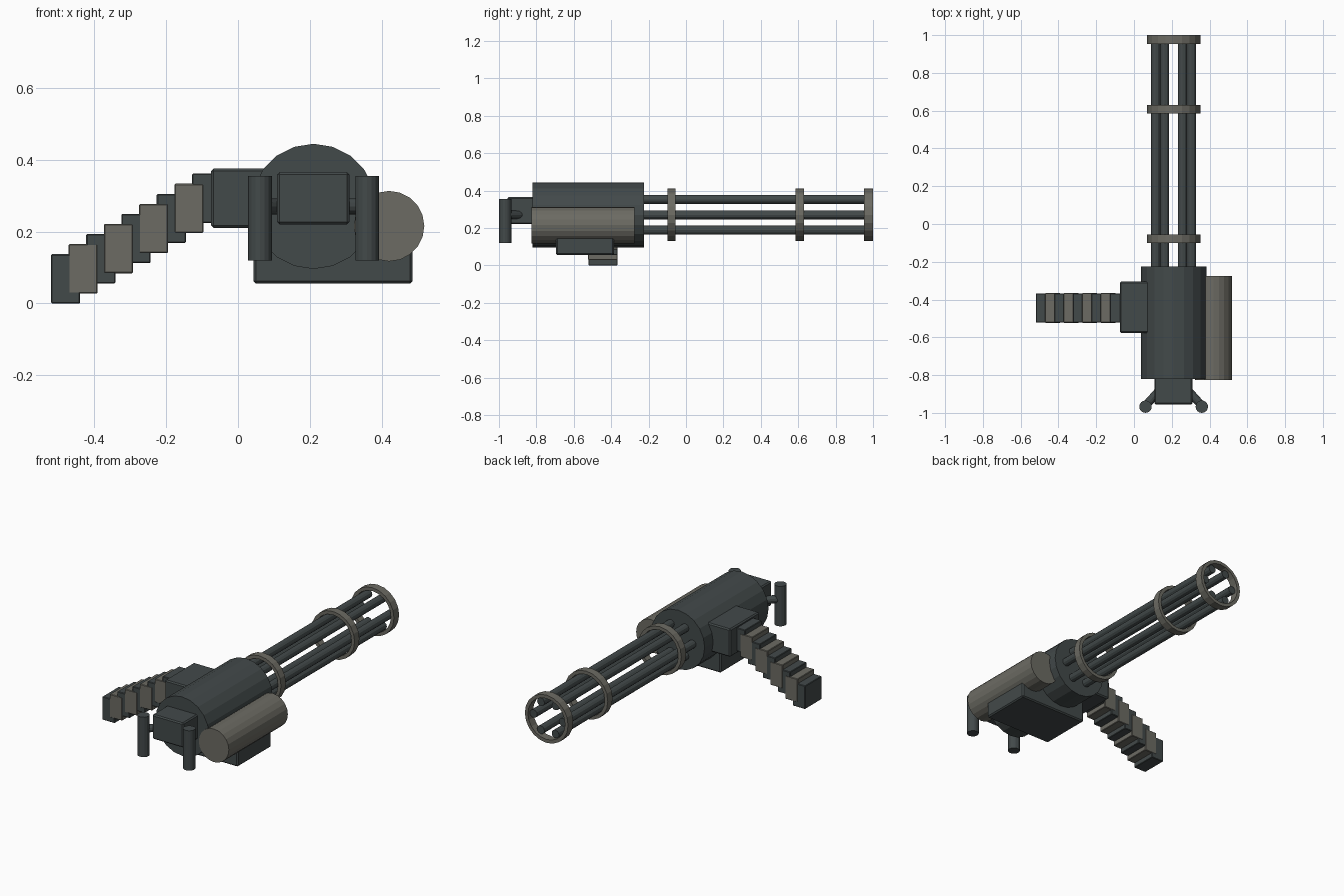
import bpy
import math
from mathutils import Vector

cube = bpy.data.objects.get("Cube")
if cube:
    bpy.data.objects.remove(cube, do_unlink=True)


def make_material(name, rgb):
    mat = bpy.data.materials.new(name)
    mat.use_nodes = True
    color = (*rgb, 1.0)
    mat.diffuse_color = color
    bsdf = mat.node_tree.nodes["Principled BSDF"]
    bsdf.inputs["Base Color"].default_value = color
    bsdf.inputs["Roughness"].default_value = 0.7
    return mat


dark = make_material("dark gunmetal", (0.055, 0.067, 0.068))
grey = make_material("warm grey", (0.15, 0.147, 0.125))


def box(name, low, high, mat, bevel=0.007):
    """Chamfered box between two corners."""
    low, high = Vector(low), Vector(high)
    bpy.ops.mesh.primitive_cube_add(size=1, location=(low + high) / 2)
    obj = bpy.context.object
    obj.name = name
    size = high - low
    for v in obj.data.vertices:
        v.co = v.co * size
    obj.data.materials.append(mat)
    mod = obj.modifiers.new("chamfer", "BEVEL")
    mod.width = bevel
    mod.segments = 1
    return obj


def rod(name, start, end, radius, mat, sides=20, caps="NGON"):
    """Flat-sided cylinder between two points."""
    start, end = Vector(start), Vector(end)
    axis = end - start
    bpy.ops.mesh.primitive_cylinder_add(
        vertices=sides, radius=radius, depth=axis.length,
        end_fill_type=caps, location=(start + end) / 2)
    obj = bpy.context.object
    obj.name = name
    obj.rotation_euler = axis.to_track_quat("Z", "Y").to_euler()
    obj.data.materials.append(mat)
    return obj


AXIS_X, AXIS_Z = 0.21, 0.27

# Main housing and side motor
rod("housing", (AXIS_X, -0.82, AXIS_Z), (AXIS_X, -0.225, AXIS_Z), 0.174, dark)
rod("side_motor", (0.42, -0.825, 0.215), (0.42, -0.275, 0.215), 0.098, grey)

# Six barrels around the axis
for i in range(6):
    a = math.radians(60 * i)
    x, z = AXIS_X + 0.095 * math.cos(a), AXIS_Z + 0.095 * math.sin(a)
    rod(f"barrel_{i + 1}", (x, -0.24, z), (x, 0.985, z), 0.024, dark, 12)

# Clamp rings holding the barrels
for name, y0, y1 in (("rear_ring", -0.1, -0.055),
                     ("middle_ring", 0.585, 0.63),
                     ("muzzle_ring", 0.952, 1.0)):
    ring = rod(name, (AXIS_X, y0, AXIS_Z), (AXIS_X, y1, AXIS_Z),
               0.141, grey, 20, "NOTHING")
    wall = ring.modifiers.new("wall", "SOLIDIFY")
    wall.thickness = 0.02
    wall.offset = -1

# Rear block with two upright grips on angled struts
box("rear_block", (0.108, -0.955, 0.22), (0.31, -0.80, 0.365), dark)
for side, name in ((-1, "right"), (1, "left")):
    grip_x = AXIS_X + side * 0.149
    rod(f"{name}_grip", (grip_x, -0.967, 0.12), (grip_x, -0.967, 0.355),
        0.033, dark, 16)
    rod(f"{name}_grip_strut", (grip_x, -0.962, AXIS_Z),
        (AXIS_X + side * 0.08, -0.885, AXIS_Z), 0.022, dark, 12)

# Under tray and ammunition feed
box("under_tray", (0.043, -0.695, 0.055), (0.485, -0.385, 0.18), dark)
box("feed_box", (-0.075, -0.577, 0.21), (0.10, -0.305, 0.375), dark)

# Stepped ammunition belt, alternating colours
for i in range(9):
    x, z = -0.52 + 0.049 * i, 0.028 * i
    odd = i % 2
    lip = 0.001 * odd
    box(f"belt_link_{i + 1}", (x, -0.522 - lip, z),
        (x + 0.081, -0.367 + lip, z + 0.137),
        grey if odd else dark, 0.003)
